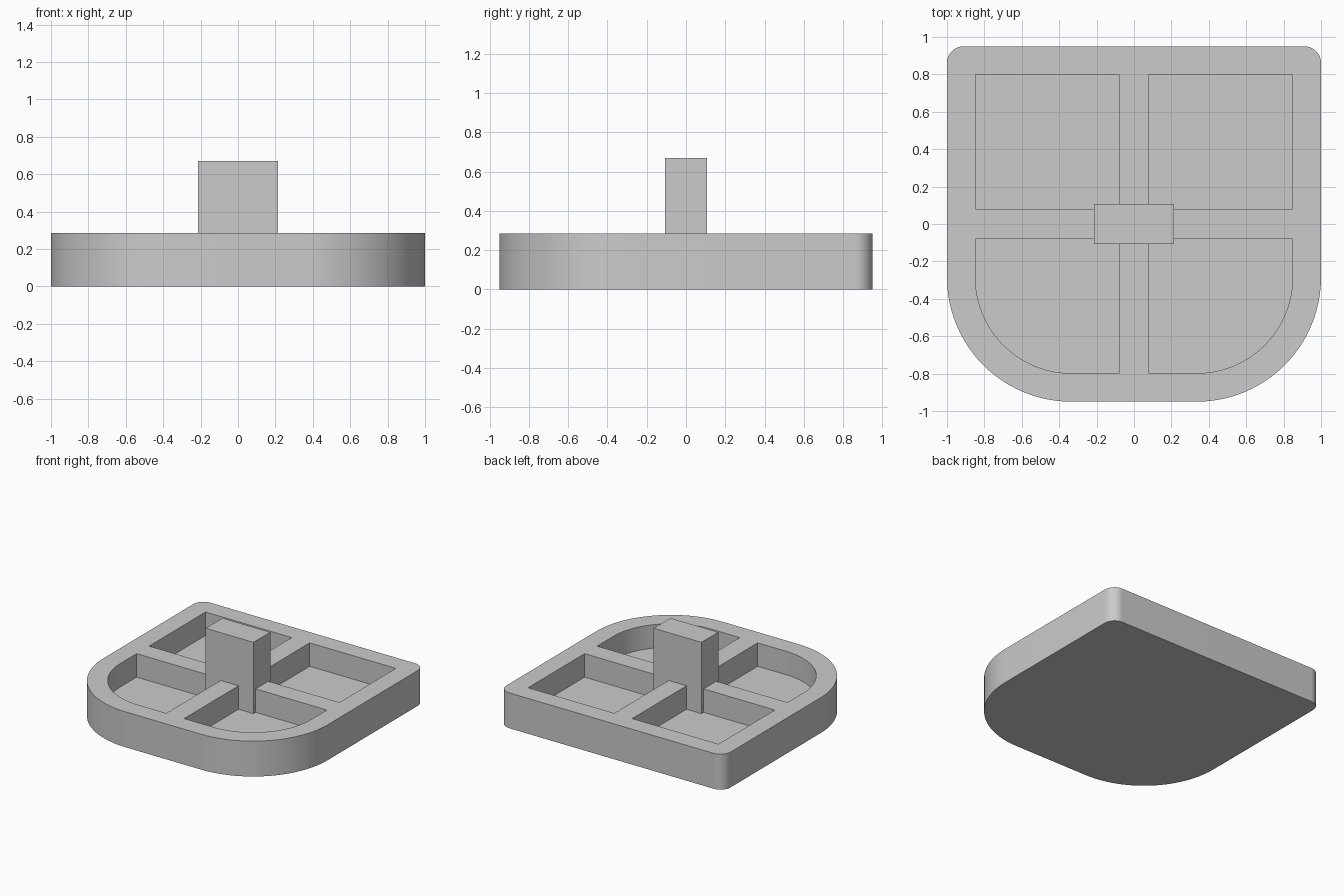
import bpy, bmesh, math

cube = bpy.data.objects.get("Cube")
if cube:
    bpy.data.objects.remove(cube, do_unlink=True)

HEIGHT, FLOOR, POST_TOP = 0.285, 0.096, 0.67
HALF_X, HALF_Y = 1.0, 0.95
WALL, RIB = 0.152, 0.08          # rim width, half rib width
FRONT_R, BACK_R = 0.665, 0.09

grey = bpy.data.materials.new("plain grey")
grey.use_nodes = True
grey.diffuse_color = (0.6, 0.6, 0.6, 1)
grey.node_tree.nodes["Principled BSDF"].inputs["Base Color"].default_value = (0.6, 0.6, 0.6, 1)


def outline(x0, x1, y0, y1, radii, steps=24):
    """Counter-clockwise rectangle; radii: back left, back right, front right, front left."""
    corners = [(x1, y1, -1, -1), (x0, y1, 1, -1), (x0, y0, 1, 1), (x1, y0, -1, 1)]
    points = []
    for i, ((x, y, sx, sy), r) in enumerate(zip(corners, radii)):
        if r == 0:
            points.append((x, y))
            continue
        for k in range(steps + 1):
            a = math.pi / 2 * (i + k / steps)
            points.append((x + sx * r + r * math.cos(a), y + sy * r + r * math.sin(a)))
    return points


def prism(name, points, z0, z1):
    """Extrude a plan outline between two heights."""
    bm = bmesh.new()
    face = bm.faces.new([bm.verts.new((x, y, z0)) for x, y in points])
    top = bmesh.ops.extrude_face_region(bm, geom=[face], use_keep_orig=True)["geom"]
    bmesh.ops.translate(bm, vec=(0, 0, z1 - z0),
                        verts=[v for v in top if isinstance(v, bmesh.types.BMVert)])
    bmesh.ops.recalc_face_normals(bm, faces=bm.faces)
    mesh = bpy.data.meshes.new(name)
    bm.to_mesh(mesh)
    bm.free()
    mesh.materials.append(grey)
    obj = bpy.data.objects.new(name, mesh)
    bpy.context.collection.objects.link(obj)
    return obj


def activate(obj):
    bpy.ops.object.select_all(action='DESELECT')
    obj.select_set(True)
    bpy.context.view_layer.objects.active = obj


# Tray body with large front corners and small back corners
tray = prism("tray", outline(-HALF_X, HALF_X, -HALF_Y, HALF_Y,
                             (BACK_R, BACK_R, FRONT_R, FRONT_R)), 0, HEIGHT)

# Four pockets, leaving a rim and crossing ribs
in_x, in_y, in_r = HALF_X - WALL, HALF_Y - WALL, FRONT_R - WALL
pockets = {
    "back_left": (RIB, in_x, RIB, in_y, (0, 0, 0, 0)),
    "back_right": (-in_x, -RIB, RIB, in_y, (0, 0, 0, 0)),
    "front_left": (RIB, in_x, -in_y, -RIB, (0, 0, 0, in_r)),
    "front_right": (-in_x, -RIB, -in_y, -RIB, (0, 0, in_r, 0)),
}
for name, plan in pockets.items():
    cutter = prism(name + "_pocket_cutter", outline(*plan), FLOOR, HEIGHT + 0.1)
    cutter.hide_render = True
    cut = tray.modifiers.new(name + "_pocket", 'BOOLEAN')
    cut.operation = 'DIFFERENCE'
    cut.solver = 'EXACT'
    cut.object = cutter
    activate(tray)
    bpy.ops.object.modifier_apply(modifier=cut.name)
    bpy.data.objects.remove(cutter, do_unlink=True)

activate(tray)
bpy.ops.object.shade_smooth_by_angle(angle=math.radians(30))

# Central post, rising from the pocket floors
prism("post", outline(-0.213, 0.213, -0.107, 0.107, (0, 0, 0, 0)), FLOOR - 0.01, POST_TOP)
